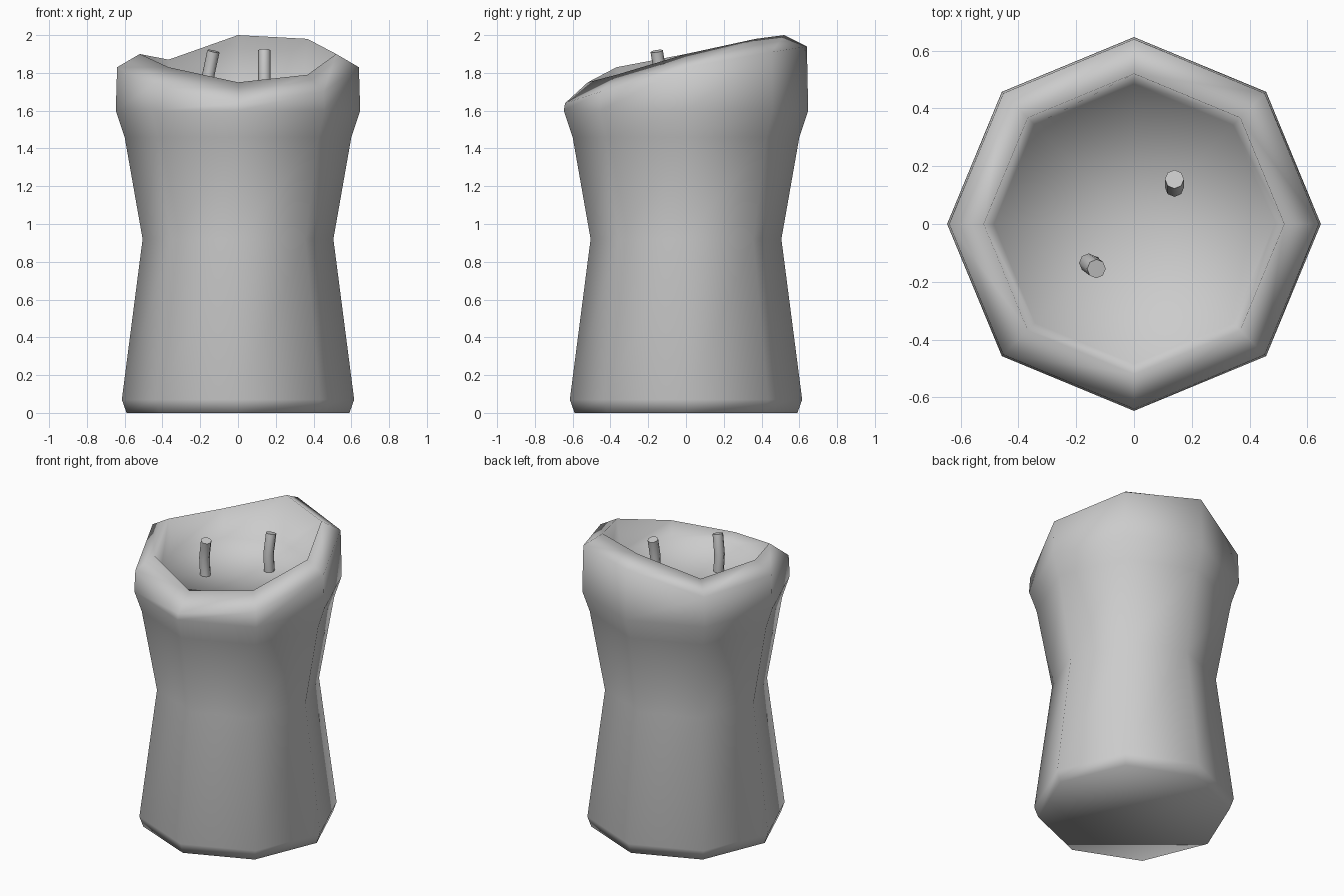
import bpy, bmesh, math
from mathutils import Vector

if "Cube" in bpy.data.objects:
    bpy.data.objects.remove(bpy.data.objects["Cube"])

SIDES = 8


def ring(bm, r, heights):
    # one octagonal loop; a vertex lies on +x, then counter-clockwise
    if not isinstance(heights, (list, tuple)):
        heights = [heights] * SIDES
    return [bm.verts.new((r * math.cos(i * math.tau / SIDES),
                          r * math.sin(i * math.tau / SIDES), z))
            for i, z in enumerate(heights)]


def bridge(bm, a, b):
    n = len(a)
    for i in range(n):
        j = (i + 1) % n
        bm.faces.new((a[i], a[j], b[j], b[i]))


def finish(bm, name):
    bmesh.ops.recalc_face_normals(bm, faces=bm.faces)
    mesh = bpy.data.meshes.new(name)
    bm.to_mesh(mesh)
    bm.free()
    obj = bpy.data.objects.new(name, mesh)
    bpy.context.collection.objects.link(obj)
    return obj


# Wax body: waisted wall, uneven melted rim, hollow pool
rim = [1.90, 1.98, 2.00, 1.87, 1.90, 1.83, 1.75, 1.79]
shoulder = [1.83, 1.91, 1.94, 1.80, 1.83, 1.74, 1.64, 1.70]
profile = [(0.59, 0), (0.615, 0.07), (0.505, 0.92), (0.60, 1.46),
           (0.647, 1.60), (0.64, shoulder), (0.52, rim), (0.485, 1.69)]
bm = bmesh.new()
loops = [ring(bm, r, z) for r, z in profile]
for a, b in zip(loops, loops[1:]):
    bridge(bm, a, b)
bm.faces.new(loops[0][::-1])
centre = bm.verts.new((0, 0, 1.66))
for i in range(SIDES):
    bm.faces.new((loops[-1][i], loops[-1][(i + 1) % SIDES], centre))
for f in bm.faces:
    f.smooth = True
finish(bm, "candle_wax")


# Bent wicks: octagonal tubes swept along three points
def wick(name, points, r=0.033):
    pts = [Vector(p) for p in points]
    bm = bmesh.new()
    loops = []
    for k, p in enumerate(pts):
        d = (pts[min(k + 1, len(pts) - 1)] - pts[max(k - 1, 0)]).normalized()
        q = Vector((0, 0, 1)).rotation_difference(d)
        loops.append([bm.verts.new(p + q @ Vector((r * math.cos(t), r * math.sin(t), 0)))
                      for t in (i * math.tau / SIDES for i in range(SIDES))])
    for a, b in zip(loops, loops[1:]):
        bridge(bm, a, b)
    for f in bm.faces:
        f.smooth = True
    bm.faces.new(loops[0][::-1])
    bm.faces.new(loops[-1])
    obj = finish(bm, name)
    bpy.ops.object.select_all(action='DESELECT')
    obj.select_set(True)
    bpy.context.view_layer.objects.active = obj
    bpy.ops.object.shade_smooth_by_angle(angle=math.radians(50))


wick("wick_front", [(-0.145, -0.14, 1.64), (-0.157, -0.135, 1.79), (-0.13, -0.155, 1.915)])
wick("wick_back", [(0.14, 0.14, 1.64), (0.14, 0.127, 1.79), (0.14, 0.155, 1.92)])
